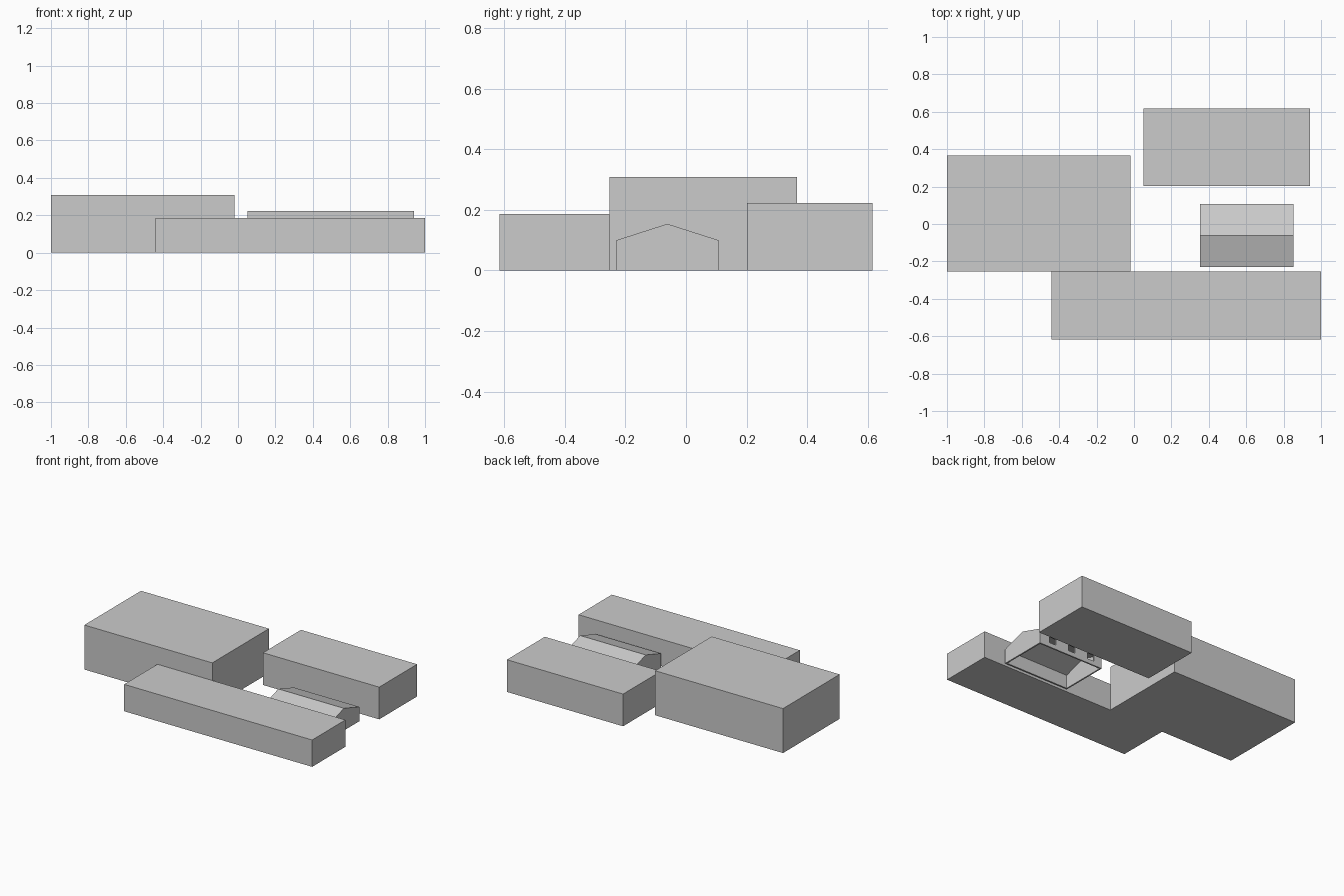
import bpy, bmesh

if "Cube" in bpy.data.objects:
    bpy.data.objects.remove(bpy.data.objects["Cube"], do_unlink=True)

grey = bpy.data.materials.new("plain_grey")
grey.use_nodes = True
grey.diffuse_color = (0.6, 0.6, 0.6, 1)
grey.node_tree.nodes["Principled BSDF"].inputs["Base Color"].default_value = (0.6, 0.6, 0.6, 1)


def prism(name, profile, x0, x1):
    """Extrude a (y, z) outline along x."""
    bm = bmesh.new()
    face = bm.faces.new([bm.verts.new((x0, y, z)) for y, z in profile])
    new = bmesh.ops.extrude_face_region(bm, geom=[face])["geom"]
    moved = [v for v in new if isinstance(v, bmesh.types.BMVert)]
    bmesh.ops.translate(bm, verts=moved, vec=(x1 - x0, 0, 0))
    bmesh.ops.recalc_face_normals(bm, faces=bm.faces)
    mesh = bpy.data.meshes.new(name)
    bm.to_mesh(mesh)
    bm.free()
    mesh.materials.append(grey)
    obj = bpy.data.objects.new(name, mesh)
    bpy.context.collection.objects.link(obj)
    return obj


def block(name, x0, x1, y0, y1, z0, z1):
    return prism(name, [(y0, z0), (y1, z0), (y1, z1), (y0, z1)], x0, x1)


def gable(name, x0, x1, y0, y1, base, eave, ridge):
    outline = [(y0, base), (y1, base), (y1, eave), ((y0 + y1) / 2, ridge), (y0, eave)]
    return prism(name, outline, x0, x1)


def cut(target, cutter):
    mod = target.modifiers.new("cut", 'BOOLEAN')
    mod.operation = 'DIFFERENCE'
    mod.solver = 'EXACT'
    mod.object = cutter
    bpy.context.view_layer.objects.active = target
    bpy.ops.object.modifier_apply(modifier=mod.name)
    bpy.data.objects.remove(cutter, do_unlink=True)


# Flat-roofed buildings
block("tall_building", -1.0, -0.02, -0.253, 0.367, 0, 0.308)
block("long_front_building", -0.44, 1.0, -0.617, -0.253, 0, 0.186)
block("back_building", 0.05, 0.94, 0.202, 0.617, 0, 0.223)

# Hollow gabled house, open underneath
x0, x1, y0, y1, wall = 0.352, 0.854, -0.23, 0.107, 0.01
house = gable("gabled_house", x0, x1, y0, y1, 0, 0.1, 0.154)
cut(house, gable("room_cutter", x0 + wall, x1 - wall, y0 + wall, y1 - wall,
                 -0.05, 0.092, 0.143))

# Three window openings in the back wall
for x in (0.44, 0.595, 0.75):
    cut(house, block("window_cutter", x - 0.026, x + 0.026, y1 - 2 * wall, y1 + wall,
                     0.03, 0.075))
